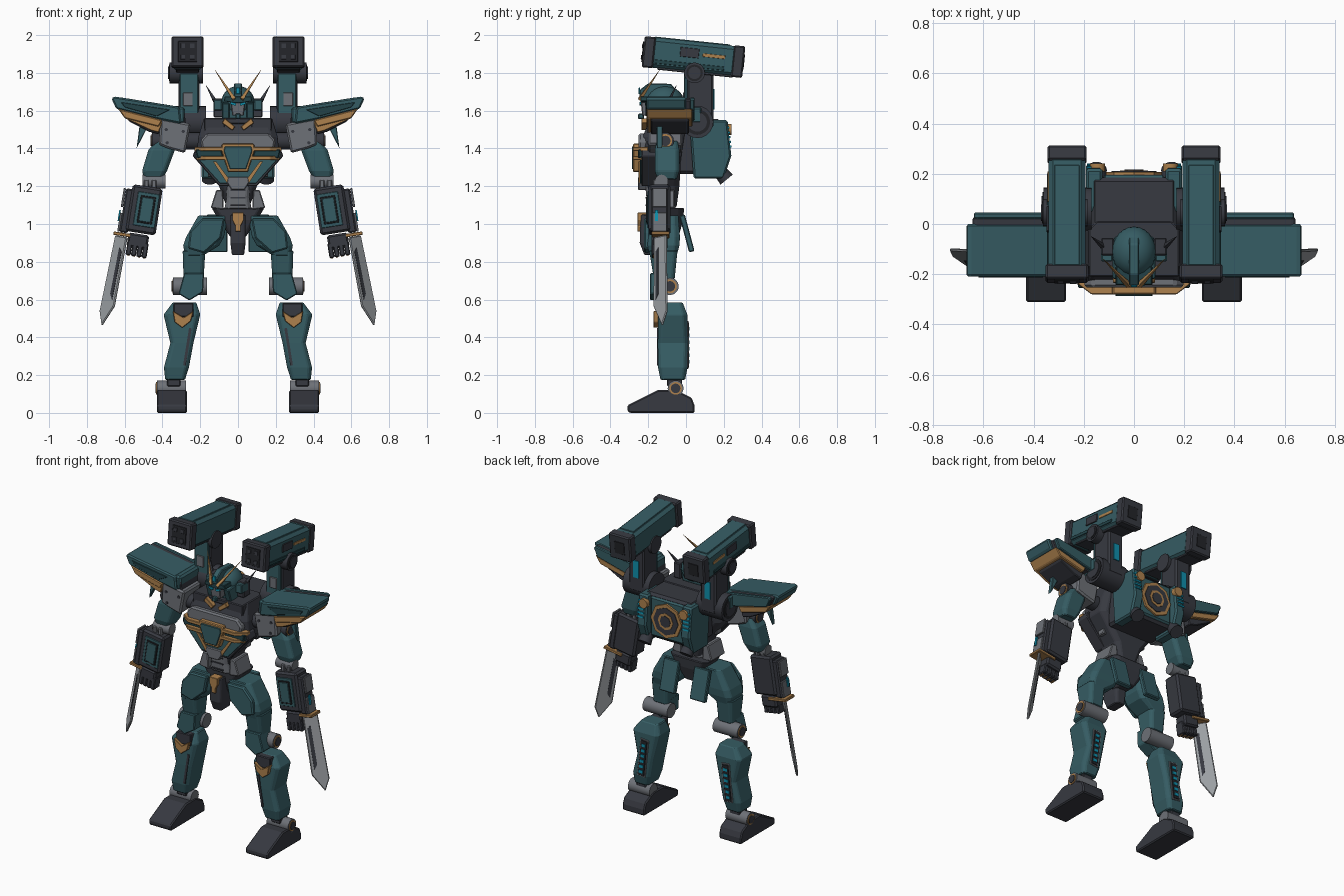
import bpy, bmesh
from math import radians, sin, cos, pi
from mathutils import Vector, Matrix, Euler

if bpy.data.objects.get("Cube"):
    bpy.data.objects.remove(bpy.data.objects["Cube"], do_unlink=True)

def paint(name, *rgb):
    mat = bpy.data.materials.new(name)
    mat.use_nodes = True
    mat.diffuse_color = (*rgb, 1)
    mat.node_tree.nodes["Principled BSDF"].inputs["Base Color"].default_value = (*rgb, 1)
    return mat

teal = paint("teal", .036, .107, .125)
deep = paint("deep_teal", .017, .055, .064)
slate = paint("slate", .038, .041, .052)
black = paint("near_black", .017, .018, .022)
gray = paint("steel_gray", .155, .165, .185)
silver = paint("blade_silver", .33, .35, .37)
gold = paint("gold", .42, .22, .075)
cyan = paint("cyan", .005, .28, .42)

def finish(name, mat, bm, both=False, bevel=.005, smooth=False):
    """Turn a bmesh into an object, or into a mirrored left and right pair."""
    for face in bm.faces:
        face.smooth = smooth and len(face.verts) < 5
    for side in (("left_", "right_") if both else ("",)):
        if side == "right_":
            bmesh.ops.scale(bm, vec=(-1, 1, 1), verts=bm.verts)
        bmesh.ops.recalc_face_normals(bm, faces=bm.faces)
        mesh = bpy.data.meshes.new(side + name)
        bm.to_mesh(mesh)
        mesh.materials.append(mat)
        obj = bpy.data.objects.new(side + name, mesh)
        bpy.context.collection.objects.link(obj)
        if bevel and not smooth:
            mod = obj.modifiers.new("edge_bevel", "BEVEL")
            mod.width, mod.segments, mod.limit_method = bevel, 1, "ANGLE"

def box(name, mat, at, size, tilt=(0, 0, 0), taper=1, **options):
    bm = bmesh.new()
    bmesh.ops.create_cube(bm, size=1)
    for v in bm.verts:
        v.co = v.co * Vector(size) * (taper if v.co.z < 0 else 1)
    bm.transform(Matrix.Translation(at) @ Euler([radians(a) for a in tilt]).to_matrix().to_4x4())
    finish(name, mat, bm, **options)

def prism(name, mat, outline, span, axis="y", place=Matrix(), **options):
    """Extrude an outline along an axis; the outline uses the other two axes in order."""
    order = {"x": (2, 0, 1), "y": (0, 2, 1), "z": (0, 1, 2)}[axis]
    bm = bmesh.new()
    caps = [[bm.verts.new([(a, b, depth)[i] for i in order]) for a, b in outline] for depth in span]
    for i in range(len(outline)):
        bm.faces.new((caps[0][i - 1], caps[0][i], caps[1][i], caps[1][i - 1]))
    for cap in caps:
        bm.faces.new(cap)
    bm.transform(place)
    finish(name, mat, bm, **options)

def shield(half):
    return half + [(-x, z) for x, z in reversed(half)]

def loft(name, mat, rings, **options):
    """Join chamfered rectangles given as x, y, z, half width, half depth."""
    bm, loops = bmesh.new(), []
    for x, y, z, w, d in rings:
        c = .3 * min(w, d)
        corners = [(w, c - d), (w, d - c), (w - c, d), (c - w, d), (-w, d - c), (-w, c - d), (c - w, -d), (w - c, -d)]
        loops.append([bm.verts.new((x + a, y + b, z)) for a, b in corners])
    for low, high in zip(loops, loops[1:]):
        for i in range(len(low)):
            bm.faces.new((low[i - 1], low[i], high[i], high[i - 1]))
    bm.faces.new(loops[0])
    bm.faces.new(loops[-1])
    finish(name, mat, bm, **options)

def rod(name, mat, start, end, radius, tip=None, sides=20, **options):
    start, end, bm = Vector(start), Vector(end), bmesh.new()
    bmesh.ops.create_cone(bm, cap_ends=True, segments=sides, radius1=radius, radius2=tip or radius, depth=(end - start).length)
    bm.transform(Matrix.Translation((start + end) / 2) @ (end - start).to_track_quat("Z", "Y").to_matrix().to_4x4())
    finish(name, mat, bm, smooth=sides > 8, bevel=0, **options)

def joint(name, mat, inner, outer, y, z, radius, ring=gold):
    """A pair of sideways drums, each with a ringed cap on its outer end."""
    rod(name, mat, (inner, y, z), (outer, y, z), radius, both=True)
    rod(name + "_ring", ring, (outer, y, z), (outer + .004, y, z), radius * .8, both=True)
    rod(name + "_cap", slate, (outer, y, z), (outer + .008, y, z), radius * .6, both=True)

# Feet and ankles
prism("foot", slate, [(-.31, .01), (-.31, .04), (-.23, .08), (-.15, .12), (-.05, .12), (.03, .08), (.045, .04), (.045, 0), (-.3, 0)],
      (.27, .43), axis="x", both=True, bevel=.01)
joint("ankle", gray, .275, .43, -.055, .13, .042)
box("ankle_post", slate, (.34, -.06, .18), (.07, .08, .08), both=True)
# Shins with knee chevrons and glowing calf vents
loft("shin", teal, [(.333, -.07, .175, .052, .065), (.326, -.07, .24, .066, .078), (.297, -.07, .37, .061, .08),
                    (.297, -.07, .52, .097, .077), (.283, -.068, .585, .062, .05)], both=True)
box("shin_seam", slate, (.268, -.148, .35), (.014, .012, .2), tilt=(0, -9, 0), both=True, bevel=0)
box("knee_socket", slate, (.288, -.13, .545), (.105, .05, .075), both=True)
prism("knee_chevron", gold, [(.235, .54), (.288, .505), (.345, .54), (.335, .48), (.295, .45), (.25, .485)],
      (-.172, -.13), both=True, bevel=.003)
box("calf_frame", gray, (.305, .006, .36), (.06, .012, .25), tilt=(0, -6, 0), both=True, bevel=.002)
box("calf_vent", black, (.305, .01, .36), (.045, .012, .235), tilt=(0, -6, 0), both=True, bevel=.002)
for i in range(6):
    box("calf_light_%d" % i, cyan, (.316 - .004 * i, .015, .27 + .035 * i), (.028, .008, .018), both=True, bevel=0)
# Knees and thighs
joint("knee_joint", gray, .165, .343, -.085, .67, .046)
prism("knee_cover", teal, [(.18, .74), (.285, .74), (.315, .63), (.257, .595), (.185, .64)], (-.19, -.1), both=True)
loft("lower_thigh", teal, [(.235, -.115, .71, .053, .055), (.233, -.12, .86, .06, .075)], both=True)
loft("thigh", teal, [(.235, -.12, .83, .045, .07), (.195, -.12, .885, .095, .085), (.175, -.12, .93, .1, .088),
                     (.13, -.115, 1.045, .08, .075)], both=True)
prism("thigh_plate", teal, [(.07, 1.03), (.19, 1.03), (.255, .96), (.265, .87), (.18, .845), (.09, .925)],
      (-.222, -.19), both=True, bevel=.008)
# Hips and waist
loft("hips", slate, [(0, -.1, .93, .04, .06), (0, -.1, 1.02, .1, .085), (0, -.1, 1.085, .14, .09)])
loft("crotch_guard", slate, [(0, -.17, .835, .032, .05), (0, -.18, .9, .04, .065), (0, -.17, 1.05, .04, .07)])
prism("crotch_trim", gold, shield([(.03, 1.06), (.03, 1.02), (.014, .99), (.014, .96)]), (-.256, -.2), bevel=.002)
box("rear_skirt", teal, (.11, .005, .95), (.11, .03, .2), tilt=(15, 0, 0), both=True)
loft("abdomen", gray, [(0, -.13, 1.08, .072, .075), (0, -.13, 1.14, .06, .08), (0, -.13, 1.22, .07, .085)])
prism("waist_flank", gray, [(.08, 1.18), (.115, 1.18), (.145, 1.085), (.075, 1.075)], (-.2, -.06), both=True)
for z in (1.1, 1.14, 1.18):
    box("abdomen_groove", slate, (0, -.211, z), (.08, .008, .008), bevel=0)
# Torso and layered chest
loft("torso", slate, [(0, -.11, 1.09, .06, .06), (0, -.12, 1.2, .1, .085), (0, -.125, 1.36, .22, .1),
                      (0, -.12, 1.46, .21, .11), (0, -.09, 1.56, .18, .1)])
prism("side_rib_panel", gray, [(-.15, 1.33), (-.08, 1.33), (-.09, 1.25), (-.14, 1.25)], (.12, .16), axis="x", both=True)
prism("collar", slate, shield([(.18, 1.56), (.18, 1.46), (.06, 1.46), (.07, 1.53)]), (-.21, -.02))
prism("upper_chest", gray, shield([(.165, 1.48), (.2, 1.44), (.19, 1.395)]), (-.252, -.12), bevel=.01)
prism("chest", slate, shield([(.225, 1.4), (.24, 1.36), (.1, 1.2)]), (-.235, -.15))
prism("chest_face", teal, shield([(.22, 1.395), (.225, 1.36), (.095, 1.215)]), (-.244, -.23), bevel=.002)
prism("lower_chest", gray, shield([(.055, 1.25), (.06, 1.22), (.035, 1.18)]), (-.254, -.2))
prism("chest_vent", deep, [(.09, 1.395), (.225, 1.395), (.215, 1.35), (.075, 1.35)], (-.255, -.22), both=True)
for z, reach in ((1.397, .23), (1.35, .22)):
    prism("chest_bar", gold, [(.06, -.28), (.17, -.28), (reach, -.235), (reach, -.2), (.06, -.22)],
          (z - .011, z + .011), axis="z", both=True, bevel=.003)
prism("chest_strut", gold, [(.115, 1.33), (.132, 1.33), (.06, 1.22), (.045, 1.235)], (-.252, -.22), both=True, bevel=0)
prism("core_frame", gold, shield([(.085, 1.425), (.09, 1.39), (.052, 1.275)]), (-.28, -.2))
prism("core_plate", teal, shield([(.07, 1.41), (.075, 1.385), (.042, 1.29)]), (-.287, -.22), bevel=.003)
# Neck and head
prism("neck_guard", gold, [(.015, 1.515), (.03, 1.495), (.085, 1.535), (.07, 1.56)], (-.235, -.15), both=True, bevel=.003)
box("neck", slate, (0, -.12, 1.55), (.09, .1, .1))
bm = bmesh.new()
bmesh.ops.create_uvsphere(bm, u_segments=24, v_segments=14, radius=1)
bm.transform(Matrix.Translation((0, -.11, 1.645)) @ Matrix.Diagonal((.088, .1, .085, 1)))
finish("helmet", teal, bm, smooth=True)
prism("helmet_crest", teal, [(-.245, 1.67), (-.245, 1.71), (-.2, 1.745), (-.08, 1.742), (-.04, 1.7), (-.15, 1.66)], (-.02, .02), axis="x")
box("helmet_jaw", teal, (0, -.12, 1.595), (.16, .14, .09), taper=.85)
box("face", gray, (0, -.205, 1.605), (.08, .07, .085), taper=.75)
box("chin", teal, (0, -.238, 1.57), (.028, .03, .03))
prism("brow", deep, shield([(.07, 1.675), (.075, 1.65), (.015, 1.64)]), (-.242, -.17), bevel=.003)
box("eye", cyan, (.025, -.243, 1.636), (.03, .008, .012), tilt=(0, -15, 0), both=True, bevel=0)
box("forehead_gem", cyan, (0, -.247, 1.705), (.022, .008, .034), bevel=.002)
prism("cheek_guard", teal, [(-.22, 1.64), (-.1, 1.65), (-.1, 1.56), (-.19, 1.55)], (.045, .085), axis="x", both=True)
box("ear_pod", slate, (.105, -.09, 1.615), (.05, .07, .1), both=True)
box("ear_cover", teal, (.108, -.115, 1.63), (.045, .07, .06), both=True)
rod("ear_fin", slate, (.11, -.1, 1.63), (.17, -.05, 1.735), .016, tip=.001, sides=4, both=True)
rod("horn", gold, (.02, -.245, 1.66), (.122, -.14, 1.815), .013, tip=.001, sides=4, both=True)
# Winged shoulder armour
prism("shoulder_block", gray, [(.25, 1.53), (.41, 1.56), (.42, 1.42), (.37, 1.4), (.28, 1.375)], (-.2, -.02), both=True, bevel=.01)
for x, z in ((.29, 1.49), (.38, 1.5), (.375, 1.43)):
    rod("shoulder_bolt", slate, (x, -.205, z), (x, -.195, z), .009, sides=8, both=True)
joint("shoulder_joint", slate, .18, .455, -.11, 1.44, .046)
wing = [(.31, 1.62), (.655, 1.675), (.67, 1.665), (.645, 1.61), (.45, 1.56), (.3, 1.53)]
prism("shoulder_wing", teal, wing, (-.21, 0), both=True, bevel=.008)
prism("wing_core", slate, [(x - .025, z - .008) for x, z in wing], (-.19, .025), both=True)
prism("wing_rear_plate", teal, [(x - .03, z - .004) for x, z in wing], (.02, .045), both=True)
prism("wing_trim", gold, [(.635, 1.61), (.4, 1.55), (.42, 1.515), (.6, 1.56)], (-.21, .035), both=True)
prism("wing_front_trim", gold, [(.6, 1.59), (.4, 1.54), (.42, 1.485), (.46, 1.495), (.6, 1.56)], (-.205, -.185), both=True, bevel=.003)
prism("wing_underside", slate, [(.585, 1.575), (.4, 1.54), (.42, 1.475), (.47, 1.488), (.58, 1.545)], (-.185, .015), both=True)
prism("wing_front_plate", deep, [(.36, 1.605), (.62, 1.645), (.6, 1.618), (.43, 1.57)], (-.214, -.2), both=True, bevel=.002)
prism("shoulder_spike", teal, [(.47, 1.53), (.52, 1.53), (.537, 1.4)], (-.155, -.125), both=True, bevel=.003)
box("shoulder_inner_cap", teal, (.325, -.055, 1.575), (.09, .28, .09), both=True, bevel=.012)
# Arms and hands
loft("upper_arm", teal, [(.45, -.1, 1.235, .045, .05), (.442, -.1, 1.28, .066, .065), (.405, -.1, 1.39, .07, .065),
                         (.385, -.1, 1.44, .05, .055)], both=True)
rod("elbow_joint", gray, (.385, -.13, 1.225), (.505, -.13, 1.225), .036, both=True)
for x in (.445, .485):
    box("elbow_fork", gray, (x, -.135, 1.195), (.025, .08, .08), both=True)
lean = (0, -9, 0)
box("forearm", slate, (.497, -.14, 1.075), (.16, .115, .25), tilt=lean, both=True, bevel=.012)
for mat, width, y in ((teal, .115, -.199), (black, .08, -.205), (teal, .064, -.208)):
    box("forearm_panel", mat, (.485, y, 1.075), (width, .008, width + .065), tilt=lean, both=True, bevel=.002)
box("forearm_outer_guard", slate, (.588, -.14, 1.07), (.045, .09, .235), tilt=lean, both=True, bevel=.008)
for z in (1.14, 1.01):
    box("forearm_outer_plate", gray, (.772 - .145 * z, -.14, z), (.012, .075, .1), tilt=lean, both=True, bevel=.002)
box("forearm_light", cyan, (.629, -.155, 1.045), (.008, .016, .06), tilt=lean, both=True, bevel=0)
box("palm", slate, (.53, -.14, .91), (.11, .085, .075), tilt=lean, both=True, bevel=.01)
for i in range(4):
    box("finger_%d" % i, slate, (.492 + .028 * i, -.15, .86 + .005 * i), (.027, .065, .08), tilt=lean, both=True)
    box("finger_tip_%d" % i, gold, (.496 + .028 * i, -.16, .823 + .005 * i), (.012, .03, .012), tilt=lean, both=True, bevel=0)
# Wrist swords, turned diagonally
grip = Matrix.Translation((.617, -.135, .935)) @ Matrix.Rotation(radians(-11), 4, "Y") @ Matrix.Rotation(pi / 4, 4, "Z")
box("sword_guard", gold, (.595, -.135, .942), (.13, .095, .018), tilt=lean, both=True, bevel=.003)
prism("sword_blade", silver, [(-.045, 0), (.045, 0), (.052, -.41), (.015, -.485), (-.05, -.37)], (-.007, .007), place=grip, both=True)
prism("sword_fuller", slate, [(-.03, -.08), (-.008, -.06), (-.008, -.31), (-.03, -.34)], (-.009, .009), place=grip, both=True, bevel=0)
# Backpack with eight-sided badge, side pods and thrusters
box("backpack_core", slate, (0, .07, 1.41), (.34, .23, .29), bevel=.015)
box("backpack_plate", teal, (0, .18, 1.41), (.25, .03, .26), bevel=.012)
for mat, radius, y in ((gold, .112, .207), (slate, .09, .211), (gold, .055, .214), (slate, .038, .217)):
    rod("badge_layer", mat, (0, .185, 1.41), (0, y, 1.41), radius, sides=8)
prism("backpack_pod", teal, [(.02, 1.52), (.06, 1.55), (.22, 1.55), (.24, 1.36), (.2, 1.24), (.04, 1.24)],
      (.125, .192), axis="x", both=True, bevel=.01)
for i in range(5):
    box("pod_light_%d" % i, cyan, (.165, .236 - .003 * i, 1.41 + .025 * i), (.045, .01, .011), tilt=(6, 0, 0), both=True, bevel=0)
rod("thruster", slate, (.15, .17, 1.29), (.15, .215, 1.235), .034, tip=.042, both=True)
rod("pod_valve", gold, (.145, .21, 1.5), (.145, .24, 1.5), .03, both=True)
# Cannon masts
joint("mast_base", slate, .17, .36, .06, 1.54, .085, black)
box("mast", slate, (.26, .075, 1.67), (.11, .14, .32), both=True, bevel=.01)
box("mast_front", teal, (.26, 0, 1.67), (.1, .02, .26), both=True)
box("mast_badge", gray, (.265, -.012, 1.66), (.05, .01, .07), both=True, bevel=.002)
box("mast_light", cyan, (.26, .147, 1.66), (.04, .008, .11), both=True, bevel=0)
joint("mast_pivot", slate, .185, .362, .045, 1.8, .055, black)
# Cannons, pitched upward at the front
for name, mat, x, along, up, size in (
        ("body", teal, .267, 0, 0, (.148, .46, .16)), ("top", teal, .267, -.01, .078, (.1, .4, .015)),
        ("muzzle", slate, .267, -.235, 0, (.17, .06, .165)), ("breech", slate, .267, .24, 0, (.155, .06, .168)),
        ("muzzle_face", black, .267, -.266, 0, (.1, .008, .11)), ("breech_hatch", black, .267, .269, 0, (.07, .008, .08)),
        ("underside", slate, .267, .02, -.075, (.12, .4, .025)), ("side_hatch", slate, .342, -.02, .02, (.012, .1, .05)),
        ("side_stripe", gold, .341, .11, .015, (.008, .12, .018)), ("side_rail", deep, .341, -.02, -.045, (.01, .38, .02)),
        ("port", slate, .242, -.27, .03, (.024, .008, .024)), ("port", slate, .292, -.27, .03, (.024, .008, .024)),
        ("port", slate, .242, -.27, -.03, (.024, .008, .024)), ("port", slate, .292, -.27, -.03, (.024, .008, .024))):
    turn = Matrix.Translation((x, .037, 1.885)) @ Matrix.Rotation(radians(-6), 4, "X")
    box("cannon_" + name, mat, turn @ Vector((0, along, up)), size, tilt=(-6, 0, 0), both=True, bevel=min(size) / 8)
